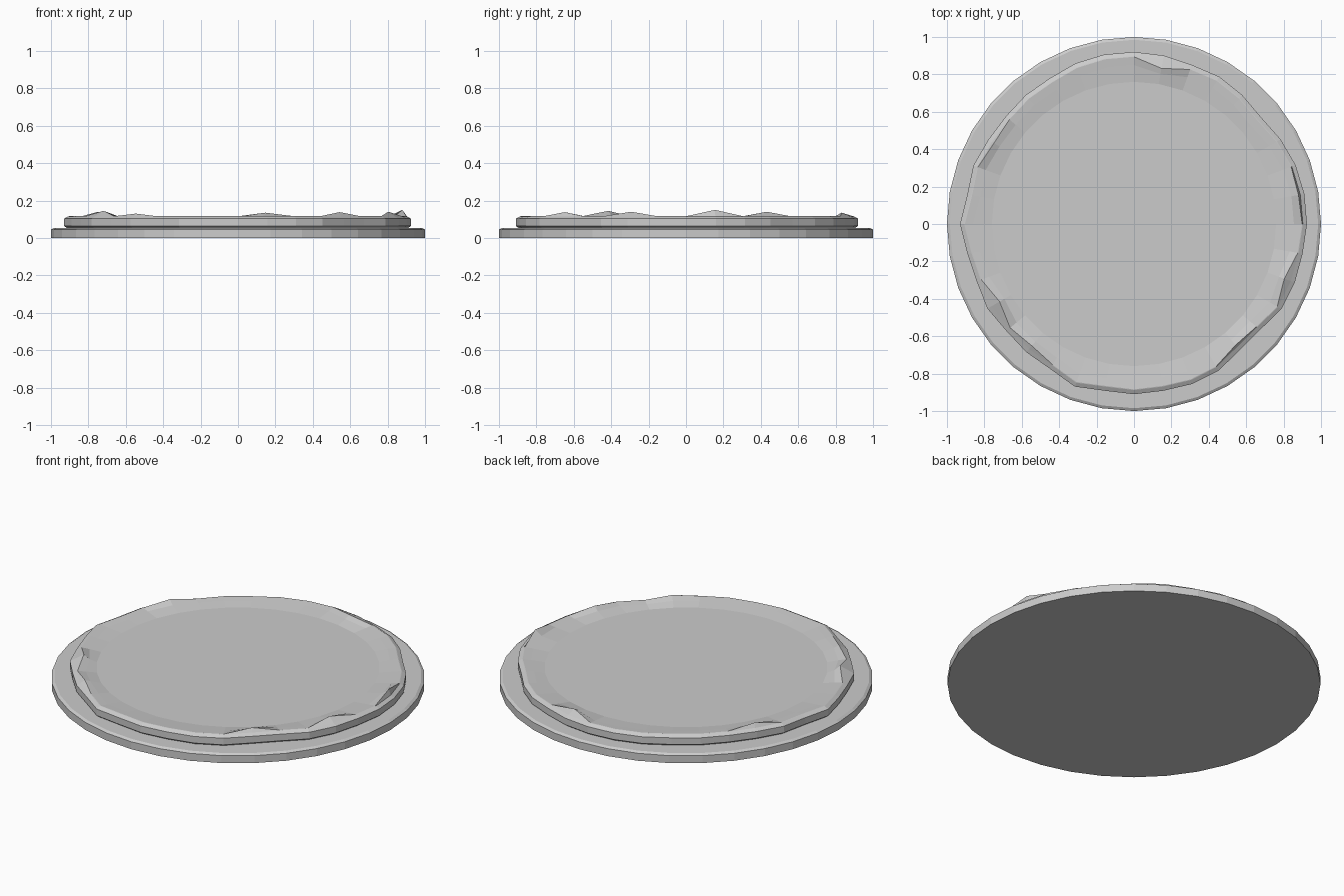
import bpy, bmesh, math

if "Cube" in bpy.data.objects:
    bpy.data.objects.remove(bpy.data.objects["Cube"])

N = 36  # sides of every ring


def lathe(name, rings):
    """Skin a stack of rings; each ring is a list of N (radius, z) pairs."""
    bm = bmesh.new()
    loops = []
    for ring in rings:
        loops.append([bm.verts.new((r * math.cos(math.tau * i / N),
                                    r * math.sin(math.tau * i / N), z))
                      for i, (r, z) in enumerate(ring)])
    for a, b in zip(loops, loops[1:]):
        for i in range(N):
            j = (i + 1) % N
            bm.faces.new((a[i], a[j], b[j], b[i]))
    bm.faces.new(loops[0][::-1])
    bm.faces.new(loops[-1])
    bmesh.ops.recalc_face_normals(bm, faces=bm.faces)
    mesh = bpy.data.meshes.new(name)
    bm.to_mesh(mesh)
    bm.free()
    obj = bpy.data.objects.new(name, mesh)
    bpy.context.collection.objects.link(obj)
    return obj


def circle(r, z):
    return [(r, z)] * N


# Round display base with a small chamfer
lathe("base", [circle(1, 0), circle(1, 0.044), circle(0.985, 0.053)])

# Chipped slab outline: one radius every ten degrees
radii = [.925, .925, .92, .905, .887, .90, .91, .905, .915,
         .92, .92, .914, .90, .90, .895, .90, .914, .905,
         .93, .905, .895, .905, .89, .895, .895, .925, .905,
         .91, .905, .91, .905, .88, .88, .91, .915, .915]

# Raised lumps on the rim: ring index -> (radius, height)
lumps = {1: (.893, .15), 8: (.845, .135), 15: (.865, .14), 21: (.83, .145),
         23: (.85, .13), 31: (.845, .138), 34: (.855, .14)}


def outline(inset, z):
    return [(r - inset, z) for r in radii]


ridge = [lumps.get(i, (r - 0.026, 0.116)) for i, r in enumerate(radii)]
inner = [(min(r - 0.07, ridge[i][0] - 0.03), 0.111 + (0.008 if i in lumps else 0))
         for i, r in enumerate(radii)]

# Slab with chamfered edges, lumpy rim and slightly sunken flat centre
lathe("stone_slab", [outline(0.018, 0.05), outline(0.012, 0.056), outline(0, 0.064),
                     outline(0, 0.103), outline(0.022, 0.115),
                     ridge, inner, circle(0.76, 0.102)])
